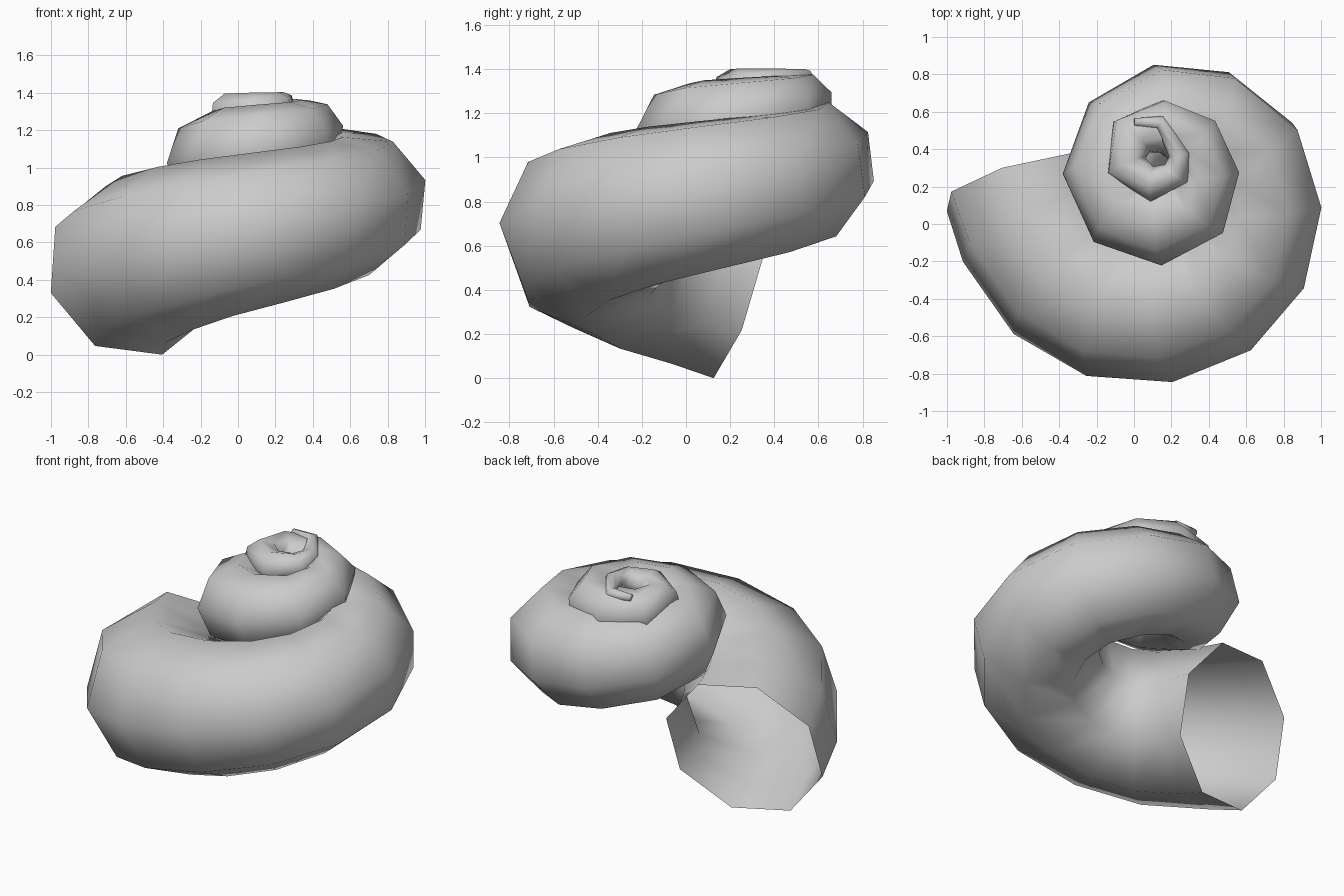
import bpy, bmesh, math
from mathutils import Vector

if "Cube" in bpy.data.objects:
    bpy.data.objects.remove(bpy.data.objects["Cube"])

# Outer edge of the coil seen from above, from the mouth to the tip
OUTER = [(-1, .07), (-.91, -.21), (-.63, -.6), (-.23, -.82), (.24, -.84), (.66, -.65),
         (.93, -.3), (1, .14), (.85, .54), (.51, .81), (.1, .85), (-.25, .64),
         (-.38, .25), (-.2, -.11), (.17, -.22), (.49, -.03), (.56, .3), (.415, .57),
         (.14, .66), (-.115, .54), (-.14, .26), (.095, .12), (.29, .23), (.3, .39),
         (.155, .58), (0, .565)]
N = len(OUTER)
SIDES = 8
UP = Vector((0, 0, 1))


def tangent(points, i):
    """Average direction of the steps on both sides of point i."""
    d = Vector()
    if i > 0:
        d += (points[i] - points[i - 1]).normalized()
    if i < N - 1:
        d += (points[i + 1] - points[i]).normalized()
    return d.normalized()


def radius(i):
    return .483 + (.021 - .483) * i / (N - 1)


def angles(i):
    """Octagon corner angles, twisting slowly along the coil."""
    return [math.radians(-15 + 4.6 * i + 360 * k / SIDES) for k in range(SIDES)]


# Centre line: step in from the outer edge and rise in a flattening climb
edge = [Vector((x, y, 0)) for x, y in OUTER]
centres = []
for i in range(N):
    outward = tangent(edge, i).cross(UP)
    reach = radius(i) * max(math.cos(a) for a in angles(i))
    height = .452 + .0610 * i - .00096 * i * i
    centres.append(edge[i] - outward * reach + UP * height)

# Tapering eight-sided tube, open at the mouth
bm = bmesh.new()
rings = []
for i, c in enumerate(centres):
    t = tangent(centres, i)
    side = t.cross(UP).normalized()
    up = side.cross(t)
    rings.append([bm.verts.new(c + radius(i) * (side * math.cos(a) + up * math.sin(a)))
                  for a in angles(i)])
for r0, r1 in zip(rings, rings[1:]):
    for k in range(SIDES):
        j = (k + 1) % SIDES
        bm.faces.new((r0[k], r0[j], r1[j], r1[k]))
bm.faces.new(rings[-1])
bmesh.ops.recalc_face_normals(bm, faces=bm.faces)

# Stand it on the ground
low = min(v.co.z for v in bm.verts)
bmesh.ops.translate(bm, verts=bm.verts, vec=(0, 0, -low))

mesh = bpy.data.meshes.new("spiral_shell")
bm.to_mesh(mesh)
bm.free()
mesh.shade_smooth()
shell = bpy.data.objects.new("spiral_shell", mesh)
bpy.context.collection.objects.link(shell)
